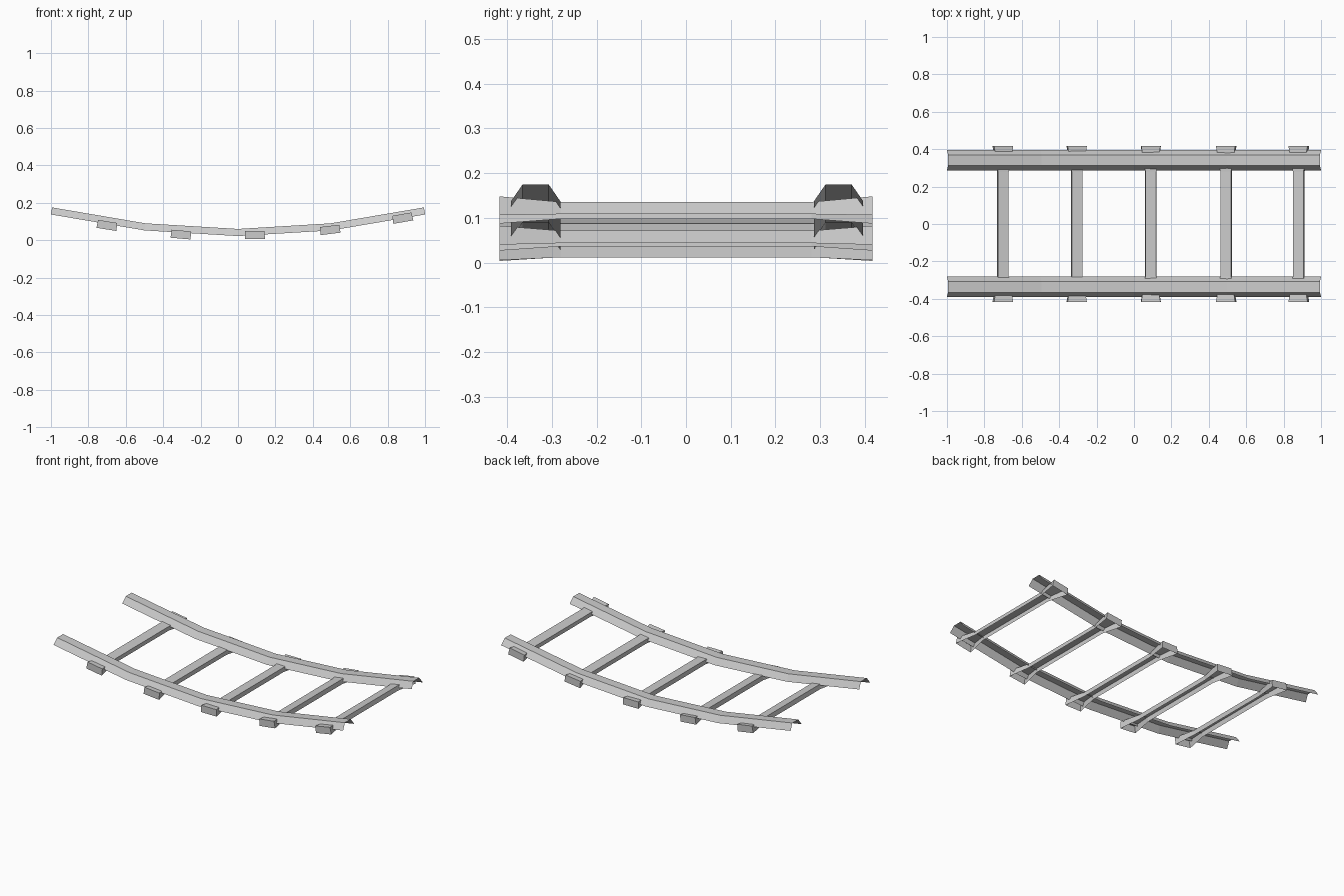
import bpy, bmesh, math
from mathutils import Matrix

if "Cube" in bpy.data.objects:
    bpy.data.objects.remove(bpy.data.objects["Cube"])


def loft(name, rings, caps=False, matrix=Matrix()):
    """Skin open rings (sheet profiles) into a flat-shaded mesh."""
    bm = bmesh.new()
    vs = [[bm.verts.new(p) for p in ring] for ring in rings]
    for a, b in zip(vs, vs[1:]):
        for i in range(len(a) - 1):
            bm.faces.new((a[i], a[i + 1], b[i + 1], b[i]))
    if caps:
        bm.faces.new(vs[0])
        bm.faces.new(vs[-1][::-1])
    bmesh.ops.transform(bm, matrix=matrix, verts=bm.verts)
    bmesh.ops.recalc_face_normals(bm, faces=bm.faces)
    # open channels: make the top faces point up
    if sum(f.normal.z * f.calc_area() for f in bm.faces) < 0:
        bmesh.ops.reverse_faces(bm, faces=bm.faces)
    me = bpy.data.meshes.new(name)
    bm.to_mesh(me)
    bm.free()
    ob = bpy.data.objects.new(name, me)
    bpy.context.collection.objects.link(ob)
    return ob


# rails: trapezoid channel, open below, swept along a sagging path
# (x of top, z of top, tilt in degrees)
path = [(-0.994, 0.175, 9.6), (-0.495, 0.09, 6.5), (0, 0.06, 0),
        (0.495, 0.09, -6.5), (0.994, 0.175, -9.6)]
profile = [(-0.055, -0.038), (-0.029, 0), (0.029, 0), (0.055, -0.038)]
for name, yc in (("front_rail", -0.336), ("back_rail", 0.341)):
    rings = []
    for x, z, tilt in path:
        t = math.radians(tilt)
        rings.append([(x + h * math.sin(t), yc + y, z + h * math.cos(t))
                      for y, h in profile])
    loft(name, rings)

# sleepers: open-bottomed channels with flared, capped ends
# (y, half width, bottom, top)
sections = [(-0.417, 0.054, -0.0225, 0.0205), (-0.28, 0.030, -0.016, 0.012),
            (0.28, 0.030, -0.016, 0.012), (0.417, 0.054, -0.0225, 0.0205)]
places = [(-0.70, 0.08, 9), (-0.305, 0.031, 5), (0.09, 0.028, 0),
          (0.492, 0.056, -7), (0.88, 0.119, -10)]
for i, (x, z, tilt) in enumerate(places):
    rings = [[(-w, y, b), (-w * 0.96, y, t), (w * 0.96, y, t), (w, y, b)]
             for y, w, b, t in sections]
    m = Matrix.Translation((x, 0, z)) @ Matrix.Rotation(math.radians(tilt), 4, 'Y')
    loft(f"sleeper_{i + 1}", rings, True, m)
